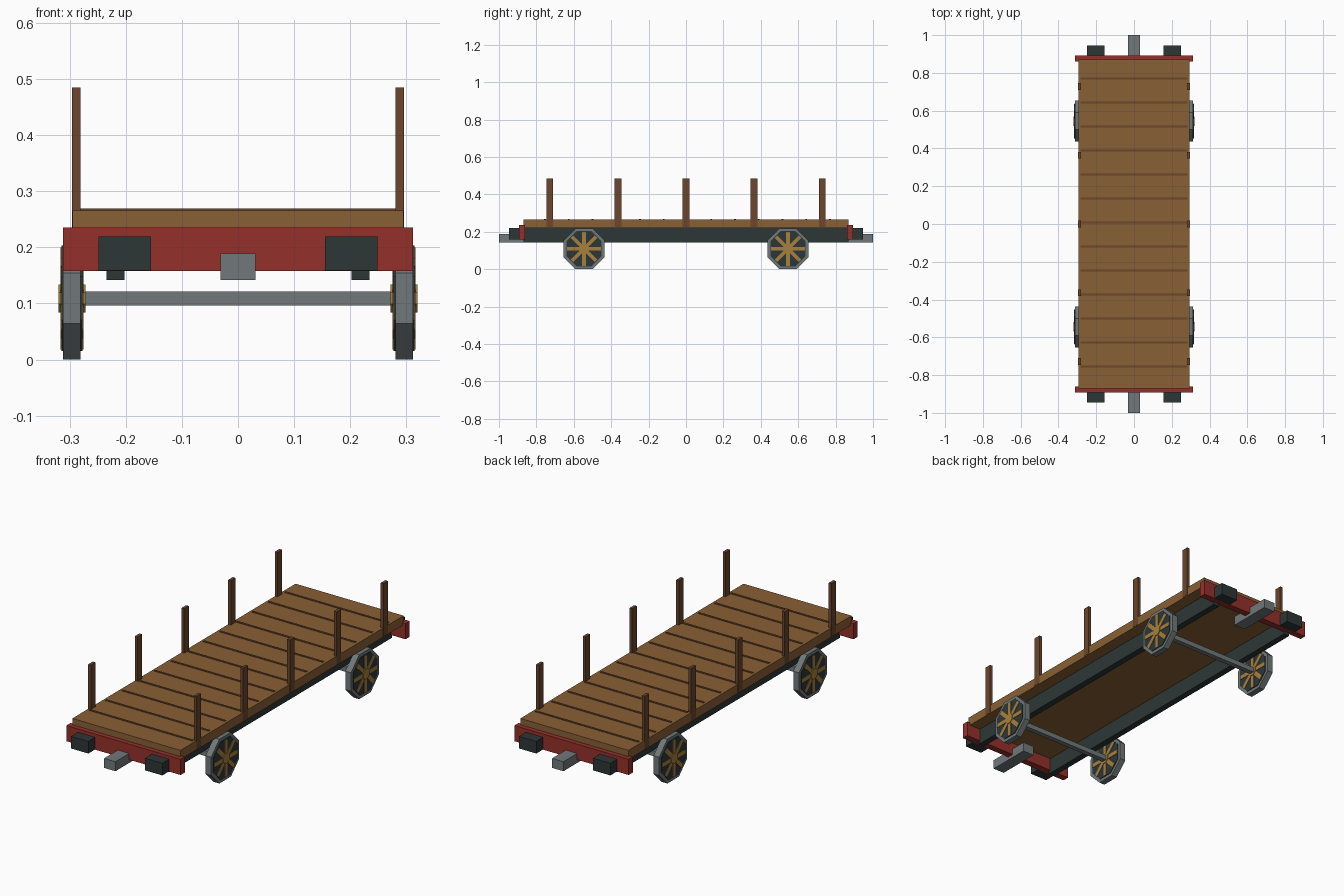
import bpy
import bmesh
from math import pi, cos
from mathutils import Matrix, Vector

if "Cube" in bpy.data.objects:
    bpy.data.objects.remove(bpy.data.objects["Cube"])


def material(name, r, g, b):
    m = bpy.data.materials.new(name)
    m.use_nodes = True
    m.diffuse_color = (r, g, b, 1)
    m.node_tree.nodes["Principled BSDF"].inputs["Base Color"].default_value = (r, g, b, 1)
    return m


PLANK = material("plank wood", 0.25, 0.115, 0.035)
DARK_WOOD = material("dark wood", 0.145, 0.062, 0.026)
RED = material("red paint", 0.30, 0.03, 0.024)
IRON = material("black iron", 0.027, 0.037, 0.037)
STEEL = material("grey steel", 0.165, 0.19, 0.195)
GOLD = material("ochre paint", 0.39, 0.22, 0.05)


def finish(name, bm, mat):
    mesh = bpy.data.meshes.new(name)
    bm.to_mesh(mesh)
    bm.free()
    mesh.materials.append(mat)
    obj = bpy.data.objects.new(name, mesh)
    bpy.context.collection.objects.link(obj)
    return obj


def add_box(bm, lo, hi, turn=Matrix()):
    lo, hi = Vector(lo), Vector(hi)
    place = Matrix.Translation((lo + hi) / 2) @ Matrix.Diagonal((hi - lo).to_4d())
    bmesh.ops.create_cube(bm, size=1, matrix=turn @ place)


def box(name, mat, lo, hi):
    bm = bmesh.new()
    add_box(bm, lo, hi)
    return finish(name, bm, mat)


def octagon(name, mat, centre, apothem, width):
    # Eight-sided drum lying along x, resting on a flat side
    bm = bmesh.new()
    turn = Matrix.Rotation(pi / 2, 4, "Y") @ Matrix.Rotation(pi / 8, 4, "Z")
    r = apothem / cos(pi / 8)
    bmesh.ops.create_cone(bm, cap_ends=True, segments=8, radius1=r, radius2=r,
                          depth=width, matrix=Matrix.Translation(centre) @ turn)
    return finish(name, bm, mat)


# Deck with dark joints between the planks
box("deck", PLANK, (-0.295, -0.87, 0.221), (0.295, 0.87, 0.266))
joints = bmesh.new()
for i in range(13):
    y = -0.754 + i * 0.127
    add_box(joints, (-0.282, y - 0.005, 0.26), (0.282, y + 0.005, 0.269))
finish("plank_joints", joints, DARK_WOOD)

# Side stakes and frame rails
for side, s in (("left", 1), ("right", -1)):
    for i in range(5):
        y = (i - 2) * 0.364
        box(f"stake_{side}_{i + 1}", DARK_WOOD,
            (s * 0.2885 - 0.0075, y - 0.018, 0.225), (s * 0.2885 + 0.0075, y + 0.018, 0.485))
    box(f"frame_rail_{side}", IRON,
        (s * 0.218 - 0.016, -0.868, 0.142), (s * 0.218 + 0.016, 0.868, 0.222))

# End beams, buffers, couplers
for end, e in (("front", -1), ("back", 1)):
    def span(a, b):
        return sorted((e * a, e * b))

    y0, y1 = span(0.86, 0.893)
    box(f"end_beam_{end}", RED, (-0.312, y0, 0.158), (0.312, y1, 0.235))
    y0, y1 = span(0.885, 0.946)
    for side, s in (("left", 1), ("right", -1)):
        box(f"buffer_{end}_{side}", IRON,
            (s * 0.202 - 0.047, y0, 0.159), (s * 0.202 + 0.047, y1, 0.219))
    y0, y1 = span(0.78, 1.0)
    box(f"coupler_{end}", STEEL, (-0.031, y0, 0.142), (0.031, y1, 0.189))

    # Axle and its pair of spoked wheels
    y, z = e * 0.545, 0.109
    box(f"axle_{end}", STEEL, (-0.28, y - 0.0125, z - 0.0125), (0.28, y + 0.0125, z + 0.0125))
    for side, s in (("left", 1), ("right", -1)):
        centre = Vector((s * 0.296, y, z))
        octagon(f"tyre_{end}_{side}", STEEL, centre, 0.109, 0.031)
        octagon(f"wheel_disc_{end}_{side}", IRON, centre, 0.094, 0.037)
        octagon(f"hub_{end}_{side}", GOLD, centre, 0.025, 0.048)
        spokes = bmesh.new()
        for i in range(4):
            turn = Matrix.Translation(centre) @ Matrix.Rotation(i * pi / 4, 4, "X")
            add_box(spokes, (-0.0205, -0.01, -0.091), (0.0205, 0.01, 0.091), turn)
        finish(f"spokes_{end}_{side}", spokes, GOLD)
